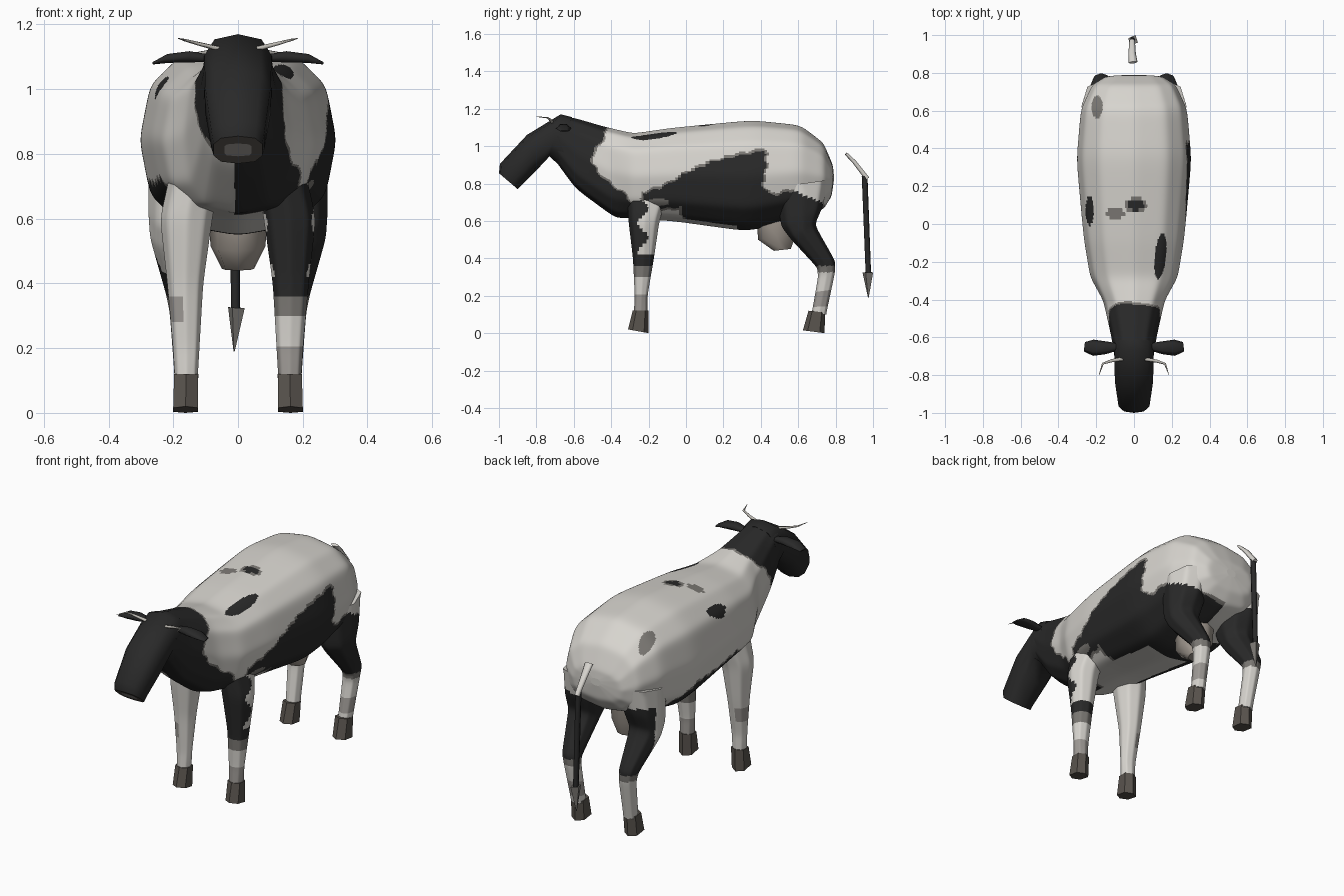
import bpy, bmesh, math
from mathutils import Vector

if "Cube" in bpy.data.objects:
    bpy.data.objects.remove(bpy.data.objects["Cube"])

COLOURS = [("white_coat", (0.68, 0.66, 0.62)), ("black_coat", (0.022, 0.022, 0.022)),
           ("grey_coat", (0.20, 0.19, 0.175)), ("hoof_brown", (0.10, 0.088, 0.076)),
           ("udder_tan", (0.36, 0.32, 0.28)), ("horn_bone", (0.50, 0.48, 0.44)),
           ("pale_grey_coat", (0.34, 0.32, 0.30))]
WHITE, BLACK, GREY, HOOF, UDDER, HORN, PALE = range(7)
MATS = []
for nm, c in COLOURS:
    m = bpy.data.materials.new(nm)
    m.diffuse_color = (*c, 1)
    m.use_nodes = True
    m.node_tree.nodes["Principled BSDF"].inputs["Base Color"].default_value = m.diffuse_color
    MATS.append(m)


def skin(name, loops, rule, cuts=0, relax=0, smooth=True, cap_mat=None):
    """Bridge vertex loops into a closed skin, then colour each face by a rule."""
    bm = bmesh.new()
    rows = [[bm.verts.new(p) for p in lp] for lp in loops]
    n = len(rows[0])
    for a, b in zip(rows, rows[1:]):
        for i in range(n):
            j = (i + 1) % n
            bm.faces.new((a[i], a[j], b[j], b[i]))
    if cuts:
        bmesh.ops.subdivide_edges(bm, edges=bm.edges[:], cuts=cuts, use_grid_fill=True)
    inner = [v for v in bm.verts if not v.is_boundary]
    for _ in range(relax):
        bmesh.ops.smooth_vert(bm, verts=inner, factor=0.5, use_axis_x=True, use_axis_y=True, use_axis_z=True)
    caps = bmesh.ops.holes_fill(bm, edges=[e for e in bm.edges if e.is_boundary], sides=0)["faces"]
    bmesh.ops.recalc_face_normals(bm, faces=bm.faces[:])
    cap_set = set(caps)
    for f in bm.faces:
        f.smooth = smooth and f not in cap_set
        f.material_index = rule(f.calc_center_median(), f.normal) if callable(rule) else rule
    if cap_mat is not None:  # nose pad on the front cap
        cap = min(caps, key=lambda f: f.calc_center_median().y)
        cap.material_index = cap_mat
        bmesh.ops.inset_individual(bm, faces=[cap], thickness=0.035)
        cap.material_index = PALE
    me = bpy.data.meshes.new(name)
    bm.to_mesh(me)
    bm.free()
    for m in MATS:
        me.materials.append(m)
    ob = bpy.data.objects.new(name, me)
    bpy.context.collection.objects.link(ob)
    return ob


def ring(ya, za, yb, zb, hw, cx=0.0, n=12, p=2.5):
    """Rounded cross-section between two side-view points, half width hw."""
    mid = Vector((cx, (ya + yb) / 2, (za + zb) / 2))
    half = Vector((0, (ya - yb) / 2, (za - zb) / 2))
    pw = lambda t: math.copysign(abs(t) ** (2 / p), t)
    return [mid + half * pw(math.cos(a)) + Vector((hw * pw(math.sin(a)), 0, 0))
            for a in (2 * math.pi * i / n for i in range(n))]


def tube(name, pts, radii, mat, n=6, smooth=True):
    """Tapered tube along points; radii are (sideways, upward) pairs."""
    pts = [Vector(p) for p in pts]
    loops = []
    for i, p in enumerate(pts):
        d = (pts[min(i + 1, len(pts) - 1)] - pts[max(i - 1, 0)]).normalized()
        u = d.cross(Vector((0, 0, 1)))
        u = u.normalized() if u.length > 0.01 else Vector((1, 0, 0))
        v = u.cross(d)
        ru, rv = radii[i]
        loops.append([p + u * ru * math.cos(2 * math.pi * k / n) + v * rv * math.sin(2 * math.pi * k / n)
                      for k in range(n)])
    return skin(name, loops, mat, smooth=smooth)


def inside(y, z, poly):
    hit = False
    for (y0, z0), (y1, z1) in zip(poly, poly[1:] + poly[:1]):
        if (z0 > z) != (z1 > z) and y < (y1 - y0) * (z - z0) / (z1 - z0) + y0:
            hit = not hit
    return hit


def spot(c, x, y, rx, ry):
    return ((c.x - x) / rx) ** 2 + ((c.y - y) / ry) ** 2 < 1


def patch(c, poly, e=0.006):
    """Black inside the outline, grey on its fringe, None outside."""
    y = c.y + 0.006 * math.sin(c.z * 90)
    z = c.z + 0.006 * math.sin(c.y * 80)
    hits = [inside(y + dy, z + dz, poly) for dy, dz in ((e, 0), (-e, 0), (0, e), (0, -e))]
    return BLACK if all(hits) else GREY if any(hits) else None


# Coat patches in side view (y, z)
COLLAR_R = [(-1.1, 1.3), (-0.42, 1.3), (-0.43, 1.06), (-0.5, 0.95), (-0.5, 0.9), (-0.43, 0.82),
            (-0.31, 0.73), (-0.27, 0.66), (-0.27, 0.5), (-1.1, 0.5)]
COLLAR_L = [(-1.1, 1.3), (-0.41, 1.3), (-0.42, 1.07), (-0.52, 0.98), (-0.63, 0.78), (-1.1, 0.78)]
FLANK_R = [(-0.24, 0.75), (-0.14, 0.78), (-0.05, 0.83), (0.08, 0.9), (0.25, 0.95), (0.42, 0.985), (0.435, 0.92),
           (0.41, 0.8), (0.45, 0.74), (0.58, 0.77), (0.73, 0.69), (0.74, 0.5), (0.3, 0.5), (0, 0.5),
           (-0.03, 0.67), (-0.1, 0.66), (-0.22, 0.67)]
FLANK_L = [(-0.2, 0.68), (-0.1, 0.73), (0.08, 0.71), (0.3, 0.72), (0.45, 0.66), (0.5, 0.5), (-0.15, 0.5)]


def coat(c, nrm):
    k = patch(c, COLLAR_R if c.x > -0.01 else COLLAR_L)
    if k is not None:
        return k
    if nrm.z > 0.25 and c.z > 0.95:  # small spots on the back
        if spot(c, 0.14 + (c.y + 0.17) * 0.1, -0.17, 0.03, 0.12) or spot(c, 0.01, 0.1, 0.045, 0.028):
            return BLACK
        if spot(c, -0.235, 0.07, 0.022, 0.075):
            return BLACK
        if spot(c, -0.1, 0.055, 0.05, 0.028) or spot(c, -0.195, 0.62, 0.03, 0.06) or spot(c, 0.01, 0.1, 0.06, 0.04):
            return GREY
    if abs(c.x) < 0.13 and nrm.z < -0.85 and c.y < 0.27:
        return WHITE
    if c.x > 0 and ((c.y + 0.15) / 0.06) ** 2 + ((c.z - 0.7) / 0.02) ** 2 < 1:
        return GREY
    k = patch(c, FLANK_R if c.x > 0 else FLANK_L)
    return WHITE if k is None else k


# Torso and neck
skin("body", [ring(*r) for r in [
    (0.79, 0.85, 0.79, 0.81, 0.03), (0.785, 0.90, 0.778, 0.73, 0.15), (0.735, 1.02, 0.735, 0.66, 0.225),
    (0.61, 1.115, 0.60, 0.61, 0.285), (0.35, 1.142, 0.33, 0.54, 0.308), (-0.08, 1.10, -0.06, 0.595, 0.27),
    (-0.28, 1.07, -0.28, 0.61, 0.235), (-0.43, 1.105, -0.38, 0.615, 0.165), (-0.57, 1.145, -0.59, 0.77, 0.125),
    (-0.66, 1.165, -0.72, 0.95, 0.105)]],
    coat, cuts=20, relax=40)

# Head with nose pad
skin("head", [ring(*r, n=10, p=2.7) for r in [
    (-0.61, 1.155, -0.67, 0.89, 0.11), (-0.67, 1.17, -0.73, 0.945, 0.108), (-0.85, 1.06, -0.80, 0.87, 0.105),
    (-0.995, 0.905, -0.89, 0.78, 0.085), (-1.0, 0.855, -0.90, 0.77, 0.078)]], BLACK, cap_mat=HOOF)


# Leg colour rules
def right_front(c, nrm):
    if c.z > 0.37:
        return BLACK if c.y < -0.23 + 0.03 * math.sin(c.z * 40) or c.z < 0.42 else WHITE
    return GREY if c.z > 0.31 else WHITE if c.z > 0.21 else PALE


def left_front(c, nrm):
    return PALE if 0.29 < c.z < 0.35 and c.x < -0.17 else WHITE


def hind(c, nrm):
    if c.z > (0.77 - (c.y - 0.55) * 0.4 if c.x > 0 else 0.71):  # pale rump
        return WHITE
    if c.x < 0 and c.z > 0.42 and c.y < 0.65 and nrm.x < 0.5:  # pale front of left thigh
        return WHITE
    if c.z > 0.36:
        return BLACK
    return GREY if c.z > 0.325 else PALE if c.x > 0 and 0.15 < c.z < 0.23 else WHITE


# Legs and hooves: rows of front point, back point, half width, centre x
FRONT = [(-0.32, 0.75, -0.09, 0.75, 0.08, 0.13), (-0.31, 0.60, -0.14, 0.60, 0.083, 0.16),
         (-0.285, 0.40, -0.17, 0.40, 0.057, 0.163), (-0.275, 0.20, -0.205, 0.20, 0.042, 0.16),
         (-0.28, 0.10, -0.205, 0.10, 0.036, 0.16)]
HIND = [(0.48, 0.78, 0.765, 0.82, 0.115, 0.163), (0.505, 0.57, 0.735, 0.68, 0.1, 0.18),
        (0.56, 0.50, 0.69, 0.58, 0.086, 0.188), (0.70, 0.35, 0.80, 0.385, 0.05, 0.174),
        (0.705, 0.30, 0.797, 0.32, 0.044, 0.168), (0.67, 0.10, 0.75, 0.10, 0.036, 0.16)]
FRONT_HOOF = [(-0.285, 0.12, -0.20, 0.12, 0.042, 0.16), (-0.31, 0.02, -0.20, 0.0, 0.043, 0.162)]
HIND_HOOF = [(0.655, 0.12, 0.745, 0.11, 0.042, 0.16), (0.625, 0.015, 0.74, 0.0, 0.043, 0.162)]
for side, s in (("right", 1), ("left", -1)):
    for part, rows, hoof, rule in (("front", FRONT, FRONT_HOOF, right_front if s > 0 else left_front),
                                   ("hind", HIND, HIND_HOOF, hind)):
        skin(f"{side}_{part}_leg", [ring(*r[:5], r[5] * s, n=8, p=2.2) for r in rows], rule, cuts=9, relax=8)
        skin(f"{side}_{part}_hoof", [ring(*r[:5], r[5] * s, n=6, p=2.4) for r in hoof], HOOF, smooth=False)
    # Ear and horn
    tube(f"{side}_ear", [(0.08 * s, -0.65, 1.095), (0.15 * s, -0.655, 1.10), (0.215 * s, -0.655, 1.095),
                         (0.262 * s, -0.65, 1.08)],
         [(0.018, 0.012), (0.034, 0.02), (0.043, 0.016), (0.025, 0.004)], BLACK, n=6)
    tube(f"{side}_horn", [(0.06 * s, -0.715, 1.125), (0.12 * s, -0.725, 1.14), (0.165 * s, -0.74, 1.152),
                          (0.185 * s, -0.80, 1.157)],
         [(0.011, 0.008), (0.009, 0.006), (0.006, 0.004), (0.001, 0.001)], HORN, n=5)

# Udder
skin("udder", [ring(*r, n=8, p=2.2) for r in [
    (0.38, 0.60, 0.60, 0.64, 0.09), (0.385, 0.50, 0.59, 0.53, 0.085), (0.47, 0.44, 0.56, 0.45, 0.05)]], UDDER)

# Tail: pale root, dark length, tuft
tube("tail_root", [(-0.005, 0.855, 0.96), (-0.01, 0.90, 0.915), (-0.01, 0.97, 0.825)],
     [(0.024, 0.008), (0.02, 0.012), (0.015, 0.014)], WHITE)
tube("tail", [(-0.01, 0.955, 0.84), (-0.008, 0.975, 0.32)], [(0.015, 0.017), (0.014, 0.016)], BLACK)
tube("tail_tuft", [(-0.005, 0.972, 0.325), (-0.012, 0.975, 0.19)], [(0.031, 0.028), (0.002, 0.002)], GREY, n=4,
     smooth=False)
